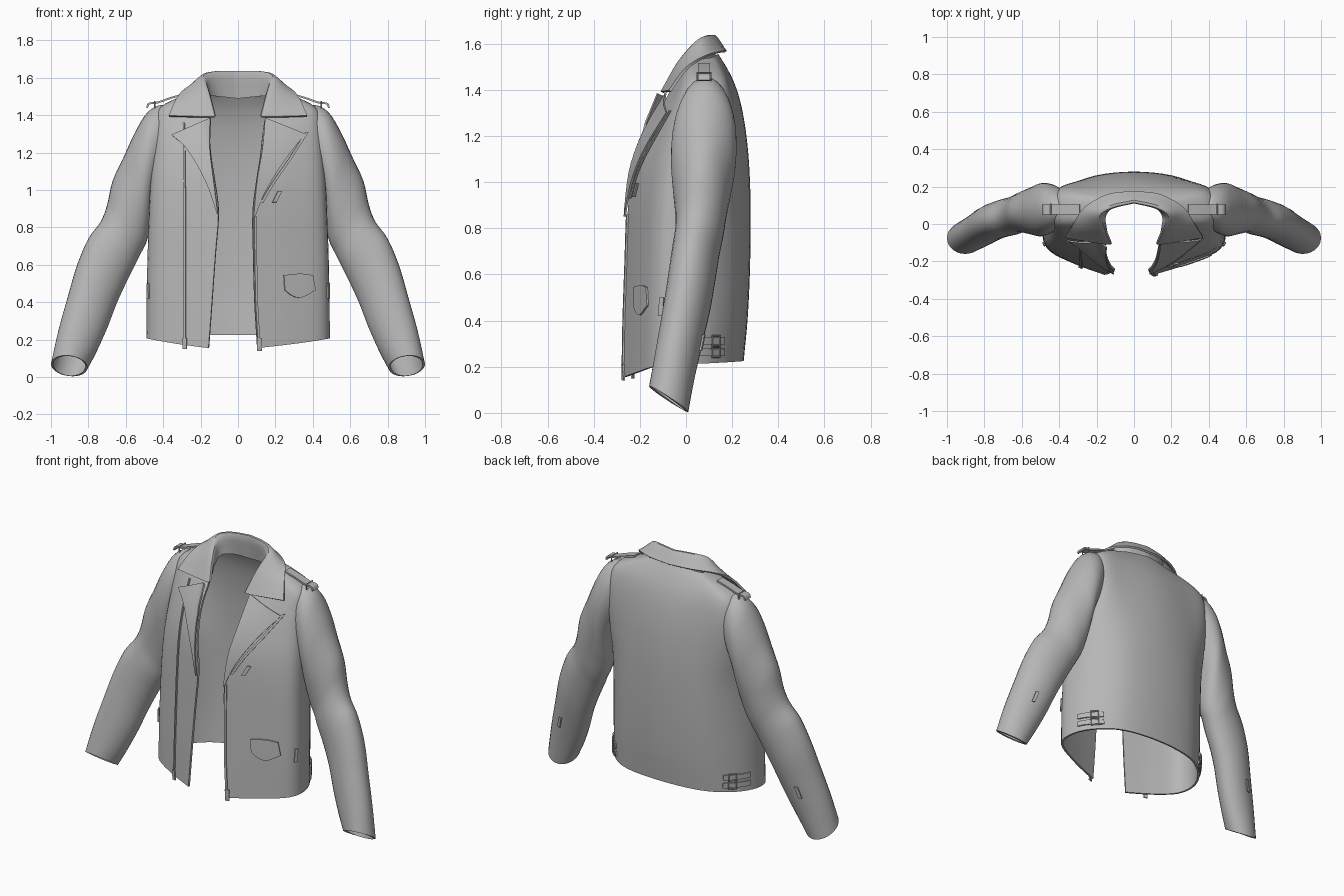
import bpy
import math
from mathutils import Vector
from mathutils.bvhtree import BVHTree

if "Cube" in bpy.data.objects:
    bpy.data.objects.remove(bpy.data.objects["Cube"], do_unlink=True)

leather = bpy.data.materials.new("grey leather")
leather.use_nodes = True
GREY = (0.47, 0.47, 0.47, 1)
leather.diffuse_color = GREY
leather.node_tree.nodes["Principled BSDF"].inputs["Base Color"].default_value = GREY
parts = []


def smooth(pts, n):
    """Resample a polyline as a Catmull-Rom curve, n steps per span."""
    pts = [Vector(p) for p in pts]
    out = []
    for i in range(len(pts) - 1):
        p1, p2 = pts[i], pts[i + 1]
        p0 = pts[i - 1] if i else p1 * 2 - p2
        p3 = pts[i + 2] if i + 2 < len(pts) else p2 * 2 - p1
        for k in range(n):
            t = k / n
            out.append(0.5 * (2 * p1 + (p2 - p0) * t + (2 * p0 - 5 * p1 + 4 * p2 - p3) * t ** 2
                              + (3 * p1 - p0 - 3 * p2 + p3) * t ** 3))
    return out + [pts[-1]]


def add_object(name, data):
    ob = bpy.data.objects.new(name, data)
    bpy.context.collection.objects.link(ob)
    data.materials.append(leather)
    parts.append(ob)
    return ob


def loft(name, rows, along=4, closed=False, thick=0.012, offset=0, mirror=False):
    """Skin a sheet through rows of points; return a tree for projecting on it."""
    rows = list(zip(*[smooth(col, along) for col in zip(*rows)]))
    m = len(rows[0])
    verts = [p for row in rows for p in row]
    faces = []
    for r in range(len(rows) - 1):
        for i in range(m if closed else m - 1):
            j = (i + 1) % m
            faces.append((r * m + i, r * m + j, r * m + m + j, r * m + m + i))
    mesh = bpy.data.meshes.new(name)
    mesh.from_pydata(verts, [], faces)
    ob = add_object(name, mesh)
    if mirror:
        ob.modifiers.new("Mirror", 'MIRROR')
    shell = ob.modifiers.new("Shell", 'SOLIDIFY')
    shell.thickness, shell.offset = thick, offset
    return BVHTree.FromPolygons(verts, faces)


def tube(name, pts, radius):
    """Closed wire loop."""
    curve = bpy.data.curves.new(name, 'CURVE')
    curve.dimensions = '3D'
    curve.bevel_depth, curve.bevel_resolution = radius, 1
    line = curve.splines.new('POLY')
    line.points.add(len(pts) - 1)
    for p, co in zip(line.points, pts):
        p.co = (*co, 1)
    line.use_cyclic_u = True
    add_object(name, curve)


def drop(tree, u, v, d, lift):
    """Project a 2D point onto a surface along d, and lift it off."""
    base = Vector((u, 0, v)) if d.x == 0 else Vector((0, u, v))
    hit = tree.ray_cast(base - d * 2, d)[0]
    if hit is None or (hit - base).dot(d) > 0.05:
        hit = tree.find_nearest(base - d * 0.2)[0]
    return base + d * (hit.dot(d) - lift)


def plate(name, tree, d, a, b, lift=0.007, thick=0.008, across=4, along=4):
    """Thin plate lying on a surface between two edges."""
    a, b = smooth(a, along), smooth(b, along)
    rows = []
    for p, q in zip(a, b):
        line = [p.lerp(q, i / across) for i in range(across + 1)]
        rows.append([drop(tree, w.x, w.y, d, lift) for w in line])
    loft(name, rows, along=1, thick=thick)


def strip(name, tree, d, pts, width, **kw):
    h = Vector((width / 2, 0))
    plate(name, tree, d, [Vector(p) - h for p in pts], [Vector(p) + h for p in pts], across=2, **kw)


FRONT, BACK = Vector((0, 1, 0)), Vector((0, -1, 0))

# Body: z front, z side, z back, half width, y front, y side, y back, left and right opening
levels = [
    (.155, .21, .225, .487, -.272, -.01, .250, .105, .158),
    (.40, .42, .42, .485, -.268, -.01, .268, .090, .140),
    (.65, .65, .65, .480, -.260, -.005, .278, .083, .122),
    (.88, .88, .88, .472, -.252, .005, .280, .080, .105),
    (1.05, 1.05, 1.05, .465, -.230, .025, .275, .100, .125),
    (1.18, 1.20, 1.20, .455, -.188, .05, .262, .120, .145),
    (1.28, 1.33, 1.33, .445, -.138, .065, .240, .130, .152),
    (1.36, 1.43, 1.42, .425, -.088, .07, .213, .140, .150),
    (1.41, 1.485, 1.49, .340, -.060, .065, .180, .150, .150),
    (1.44, 1.53, 1.555, .200, -.040, .05, .140, .150, .150),
]


def half_section(level, side):
    zf, zs, zb, w, yf, ys, yb = level[:7]
    xo = level[7] if side > 0 else level[8]
    # The back is fuller at the shoulder blades than at the waist
    full = min(1, max(0, (zs - .8) / .5))
    return [Vector(p) for p in (
        (side * xo, yf, zf),
        (side * (xo + .5 * (w - xo)), yf + .23 * (ys - yf), zf + .4 * (zs - zf)),
        (side * .95 * w, yf + .53 * (ys - yf), zf + .85 * (zs - zf)),
        (side * w, ys, zs),
        (side * (.85 + .06 * full) * w, ys + (.5 + .18 * full) * (yb - ys), zs + .4 * (zb - zs)),
        (side * .53 * w, ys + .88 * (yb - ys), zs + .8 * (zb - zs)),
        (0, yb, zb))]


body = loft("jacket_body", [smooth(half_section(v, 1) + half_section(v, -1)[-2::-1], 5)
                            for v in levels], offset=-1)

# Sleeves: outer x and z, inner x and z, y centre, y radius, cuff slant
sections = [
    (.34, 1.43, .39, 1.10, .085, .085, 0),
    (.41, 1.455, .43, 1.02, .085, .120, 0),
    (.485, 1.415, .45, .95, .08, .139, 0),
    (.55, 1.31, .46, .88, .075, .141, 0),
    (.61, 1.18, .47, .80, .07, .128, 0),
    (.67, 1.05, .49, .72, .065, .113, 0),
    (.70, .92, .52, .66, .058, .104, .01),
    (.735, .83, .55, .60, .045, .102, .01),
    (.80, .74, .60, .50, .03, .10, .02),
    (.86, .60, .65, .39, .01, .098, .025),
    (.91, .43, .70, .26, -.02, .093, .03),
    (.96, .25, .755, .14, -.05, .088, .04),
    (1.0, .07, .805, .05, -.075, .085, .055),
]


def sleeve_ring(xo, zo, xi, zi, yc, ry, slant, n=28):
    mid = Vector((xo + xi, 2 * yc, zo + zi)) / 2
    half = Vector((xo - xi, 0, zo - zi)) / 2
    turn = [-math.tau * i / n for i in range(n)]
    return [mid + half * math.cos(t) + Vector((0, ry, -slant)) * math.sin(t) for t in turn]


sleeve = loft("sleeves", [sleeve_ring(*s) for s in sections], closed=True, offset=-1, mirror=True)

# Collar: stand, roll and fall at stations from the nape to the point
stations = [
    ((0, .128, 1.49), (0, .118, 1.632), (0, .172, 1.565)),
    ((.10, .105, 1.50), (.12, .09, 1.63), (.14, .155, 1.565)),
    ((.155, .045, 1.50), (.185, .045, 1.605), (.265, .085, 1.545)),
    ((.15, -.03, 1.46), (.17, -.03, 1.52), (.325, .0, 1.49)),
    ((.14, -.085, 1.40), (.14, -.105, 1.39), (.37, -.07, 1.395)),
]
loft("collar", [smooth(s, 5) for s in stations], mirror=True)

# Lapels
plate("right_lapel", body, FRONT,
      [(-.107, .87), (-.13, 1.05), (-.15, 1.22), (-.147, 1.385)],
      [(-.111, .87), (-.17, 1.04), (-.27, 1.215), (-.355, 1.295)], lift=.014, across=6)
plate("left_lapel", body, FRONT,
      [(.083, .85), (.10, 1.04), (.13, 1.22), (.145, 1.385)],
      [(.088, .85), (.145, .99), (.25, 1.16), (.36, 1.30)], lift=.014, across=6)

# Front zips and their pulls
strip("right_front_zip", body, FRONT, [(-.285, .19), (-.285, .6), (-.285, 1.0), (-.29, 1.36)], .009,
      lift=.005)
strip("left_front_zip", body, FRONT, [(.112, .19), (.10, .4), (.095, .65), (.092, .86)], .012,
      lift=.005)
strip("chest_zip", body, FRONT, [(.125, .93), (.19, 1.04), (.28, 1.17), (.37, 1.31)], .016, lift=.008)
strip("chest_zip_pull", body, FRONT, [(.195, .935), (.225, .995)], .022, lift=.012)
strip("right_zip_pull", body, FRONT, [(-.285, .15), (-.285, .21)], .022)
strip("left_zip_pull", body, FRONT, [(.115, .14), (.115, .21)], .025)

# Flap pocket
plate("pocket_flap", body, FRONT, [(.25, .465), (.29, .435), (.34, .425), (.415, .465)],
      [(.245, .545), (.29, .55), (.34, .553), (.40, .545)])

# Paired details
for side, label in ((1, "left"), (-1, "right")):
    inward = Vector((-side, 0, 0))

    # Hand pocket zip pull
    strip(label + "_hand_pocket_pull", body, inward, [(-.11, .42), (-.105, .50)], .018)

    # Waist straps with buckles
    for z in (.262, .312):
        plate(label + "_waist_strap", body, inward, [(.04, z - .016), (.165, z - .016)],
              [(.04, z + .016), (.165, z + .016)])
        ends = ((-.016, -.022), (.016, -.022), (.016, .022), (-.016, .022))
        tube(label + "_buckle", [drop(body, .13 + a, z + b, inward, .012) for a, b in ends], .004)

    # Shoulder strap and keeper loop
    spine = [(.29, 1.512), (.36, 1.492), (.43, 1.468), (.475, 1.462), (.487, 1.44)]
    loft(label + "_shoulder_strap",
         [[(side * x, y, z) for y in (.052, .065, .092, .105)] for x, z in spine], thick=.01)
    tube(label + "_strap_keeper", [(side * .445, y, z) for y, z in
                                   ((.049, 1.474), (.108, 1.474), (.108, 1.44), (.049, 1.44))], .004)

# Cuff zip pulls on the back of the sleeves
strip("cuff_zip_pulls", sleeve, BACK, [(.845, .27), (.825, .34)], .02)
parts[-1].modifiers.new("Mirror", 'MIRROR')

# Bake the modifiers and shade
bpy.ops.object.select_all(action='DESELECT')
for ob in parts:
    ob.select_set(True)
bpy.context.view_layer.objects.active = parts[0]
bpy.ops.object.convert(target='MESH')
bpy.ops.object.shade_smooth_by_angle(angle=math.radians(40))
